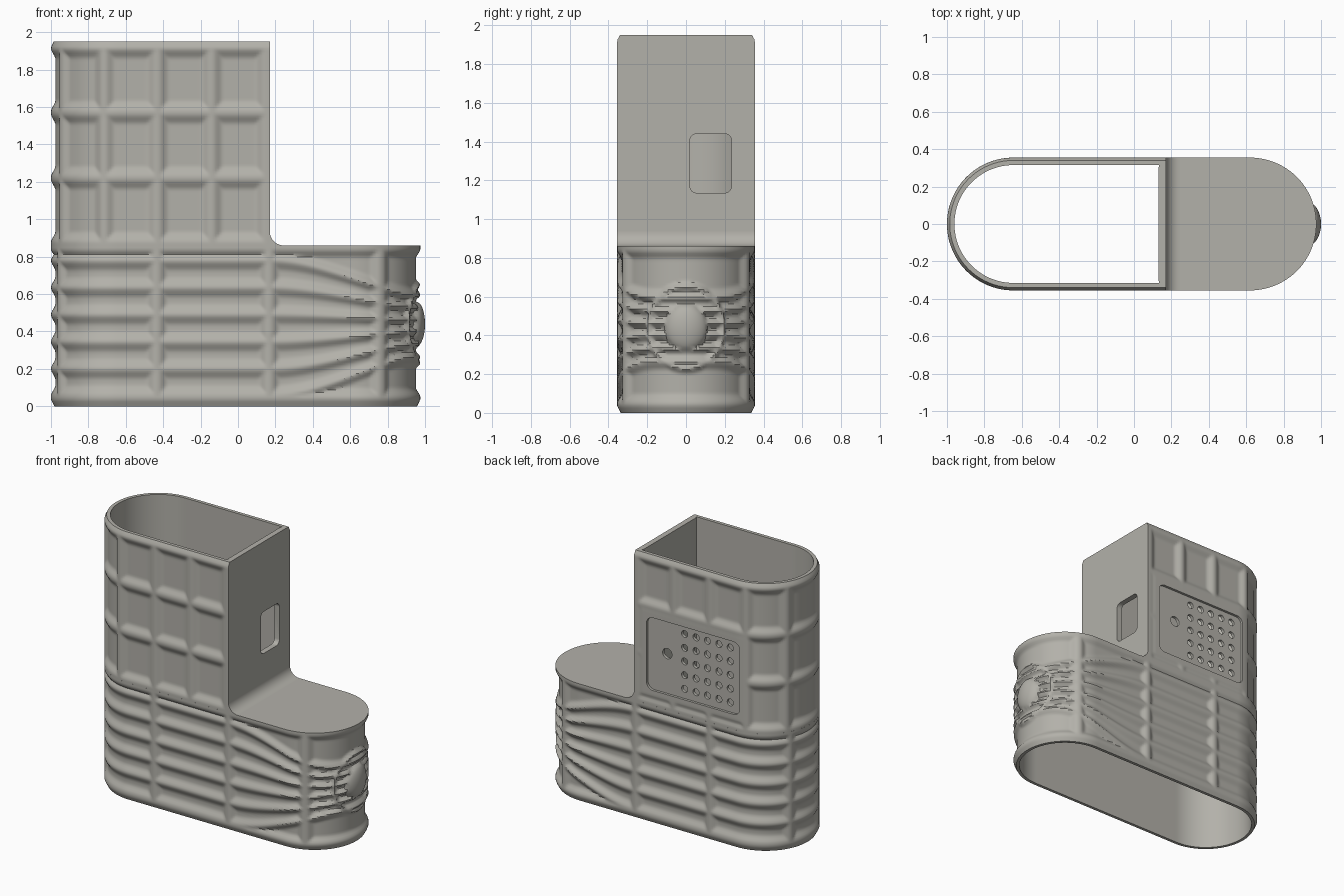
import bpy, bmesh, math
from mathutils import Vector

cube = bpy.data.objects.get("Cube")
if cube:
    bpy.data.objects.remove(cube, do_unlink=True)

R, WALL, STEP = 0.355, 0.04, 0.0125
LEFT, RIGHT, FLAT = -0.645, 0.62, 0.17      # arc centres and tower end wall
LOW, HIGH, BOSS_Z = 0.86, 1.95, 0.44
RELIEF = 0.024

mat = bpy.data.materials.new("warm grey")
mat.use_nodes = True
mat.diffuse_color = (0.45, 0.44, 0.40, 1)
mat.node_tree.nodes["Principled BSDF"].inputs["Base Color"].default_value = mat.diffuse_color


def smooth(t):
    t = max(0.0, min(1.0, t))
    return t * t * (3 - 2 * t)


def finish(bm, name):
    bmesh.ops.remove_doubles(bm, verts=bm.verts, dist=1e-5)
    bmesh.ops.recalc_face_normals(bm, faces=bm.faces)
    mesh = bpy.data.meshes.new(name)
    bm.to_mesh(mesh)
    bm.free()
    mesh.materials.append(mat)
    ob = bpy.data.objects.new(name, mesh)
    bpy.context.collection.objects.link(ob)
    return ob


def prism(bm, points, offset):
    """Solid made by sweeping a polygon along an offset."""
    a = [bm.verts.new(p) for p in points]
    b = [bm.verts.new(Vector(p) + Vector(offset)) for p in points]
    bm.faces.new(a)
    bm.faces.new(b[::-1])
    for i in range(len(a)):
        j = (i + 1) % len(a)
        bm.faces.new((a[i], b[i], b[j], a[j]))


def rounded_rect(a0, a1, b0, b1, r, n=6):
    pts = []
    for k, (a, b) in enumerate(((a1 - r, b1 - r), (a0 + r, b1 - r),
                                (a0 + r, b0 + r), (a1 - r, b0 + r))):
        for i in range(n + 1):
            t = math.pi / 2 * (k + i / n)
            pts.append((a + r * math.cos(t), b + r * math.sin(t)))
    return pts


def line(x0, x1, y, ny):
    n = round(abs(x1 - x0) / STEP)
    return [(x0 + (x1 - x0) * i / n, y, 0, ny) for i in range(n)]


def arc(cx, start):
    n = round(math.pi * R / STEP)
    ang = [start - math.pi * i / n for i in range(n)]
    return [(cx + R * math.cos(t), R * math.sin(t), math.cos(t), math.sin(t)) for t in ang]


def shell(name, path, z0, z1, depth, limit):
    """Thick wall around a closed path with relief on its outside."""
    bm = bmesh.new()
    rows = round((z1 - z0) / STEP)
    rings = []
    for r in range(rows + 1):
        z = z0 + (z1 - z0) * r / rows
        ring = []
        for x, y, nx, ny in path:
            d = depth(x, y, z)
            ring.append(bm.verts.new((x - nx * d, y - ny * d, z)))
        rings.append(ring)
    for z in (z1, z0):
        rings.append([bm.verts.new((min(x - nx * WALL, limit),
                                    max(-R + WALL, min(R - WALL, y - ny * WALL)), z))
                      for x, y, nx, ny in path])
    rings.append(rings[0])
    for a, b in zip(rings, rings[1:]):
        for i in range(len(path)):
            j = (i + 1) % len(path)
            bm.faces.new((a[i], a[j], b[j], b[i]))
    return finish(bm, name)


def along(x, y, start):
    """Distance along the wall from a starting x towards the left end."""
    if x >= LEFT:
        return start - x
    return start - LEFT + R * math.atan2(LEFT - x, abs(y))


def tower_relief(x, y, z):
    if x > FLAT - 1e-6:
        return smooth((z - 1.92) / 0.03) * 0.015 if abs(y) > R - 1e-6 else 0
    if z > 1.92:
        return 0.015 * (z - 1.92) / 0.03
    # square pits between ridges
    u = (along(x, y, 0.15)) / 0.29
    du = abs(u - min(4, max(0, round(u)))) * 0.29
    v = (z - 0.87) / 0.35
    dz = abs(v - round(v)) * 0.35
    d = RELIEF * min(smooth((du - 0.006) / 0.055), smooth((dz - 0.006) / 0.06))
    # plain frame around the panel
    if y > 0:
        gap = max(-0.72 - x, x - 0.11, 0.93 - z, z - 1.54)
        d *= smooth(gap / 0.04)
    return d


def base_relief(x, y, z):
    if z < 0.035:
        return 0.018 * (1 - z / 0.035)
    # distance along the wall from the middle of the right end
    t = R * math.atan2(abs(y), x - RIGHT) if x > RIGHT else RIGHT - x + R * math.pi / 2
    r = math.hypot(t, z - BOSS_Z)
    if r < 0.12:
        return 0.022 - 0.047 * math.sqrt(1 - (r / 0.12) ** 2)
    u = along(x, y, 0.166) / 0.6
    dv = abs(u - max(-1, min(2, round(u)))) * 0.6
    side = smooth((dv - 0.008) / 0.05)
    # ribs converge on the boss
    k = 1 - 0.55 * smooth((1.0 - t) / 0.85)
    v = ((z - BOSS_Z) / k + BOSS_Z - 0.055) / 0.145
    if -0.01 < v < 5.01:
        groove = smooth(abs(v - round(v)) * 0.145 / 0.06)
    else:
        edge = abs(v - (0 if v < 0 else 5)) * 0.145 * k
        groove = smooth(min(edge, z - 0.05, 0.84 - z) / 0.05)
    ring = smooth(abs(r - 0.21) / 0.03) if r > 0.15 else 1
    return RELIEF * min(side, groove, ring)


# Lower body: full stadium wall
stadium = line(RIGHT, LEFT, -R, -1) + arc(LEFT, -math.pi / 2) \
    + line(LEFT, RIGHT, R, 1) + arc(RIGHT, math.pi / 2)
base = shell("lower_body", stadium, 0, LOW, base_relief, 9)

# Tower: rounded left end, flat right wall
flat = [(FLAT, R, 0, 1)] + [(FLAT, R - 2 * R * i / 12, 1, 0) for i in range(1, 12)]
tower = shell("tower", line(FLAT, LEFT, -R, -1) + arc(LEFT, -math.pi / 2)
              + line(LEFT, FLAT, R, 1) + flat, LOW, HIGH, tower_relief, FLAT - 0.035)

# Roof over the low end
bm = bmesh.new()
ri = R - 0.02
half = [(RIGHT + ri * math.cos(t), ri * math.sin(t), LOW)
        for t in (math.pi / 2 - math.pi * i / 64 for i in range(65))]
prism(bm, [(FLAT - 0.035, -ri, LOW), (FLAT - 0.035, ri, LOW)] + half, (0, 0, -WALL))
finish(bm, "low_roof")

# Concave fillet where the roof meets the tower
bm = bmesh.new()
f = 0.075
curve = [(FLAT + f - f * math.cos(t), -R, LOW + f - f * math.sin(t))
         for t in (math.pi / 2 * i / 10 for i in range(11))]
prism(bm, [(FLAT - 0.01, -R, LOW - 0.01), (FLAT - 0.01, -R, LOW + f)] + curve
      + [(FLAT + f, -R, LOW - 0.01)], (0, 2 * R, 0))
finish(bm, "step_fillet")

# Cutters: panel recess and window, then the holes
bm = bmesh.new()
prism(bm, [(x, R - 0.018, z) for x, z in rounded_rect(-0.68, 0.07, 0.97, 1.50, 0.05)], (0, 0.1, 0))
prism(bm, [(0.05, y, z) for y, z in rounded_rect(0.02, 0.235, 1.135, 1.44, 0.035)], (0.2, 0, 0))
recess = finish(bm, "recess_cutter")
bm = bmesh.new()
holes = [(-0.225 - 0.092 * i, 1.04 + 0.1 * j, 0.025) for i in range(5) for j in range(5)]
for cx, cz, r in holes + [(-0.085, 1.26, 0.038)]:
    ring = [2 * math.pi * i / 20 for i in range(20)]
    prism(bm, [(cx + r * math.cos(t), 0.25, cz + r * math.sin(t)) for t in ring], (0, 0.2, 0))
drill = finish(bm, "hole_cutter")

for cutter in (recess, drill):
    cutter.hide_render = True
    mod = tower.modifiers.new(cutter.name, "BOOLEAN")
    mod.operation, mod.solver, mod.object = "DIFFERENCE", "EXACT", cutter
bpy.context.view_layer.update()
cut = bpy.data.meshes.new_from_object(tower.evaluated_get(bpy.context.evaluated_depsgraph_get()))
tower.modifiers.clear()
tower.data = cut
for cutter in (recess, drill):
    bpy.data.objects.remove(cutter, do_unlink=True)

# Smooth shading with crisp edges
bpy.ops.object.select_all(action="DESELECT")
for ob in bpy.context.collection.objects:
    if ob.type == "MESH":
        ob.select_set(True)
        bpy.context.view_layer.objects.active = ob
bpy.ops.object.shade_smooth_by_angle(angle=math.radians(35))
